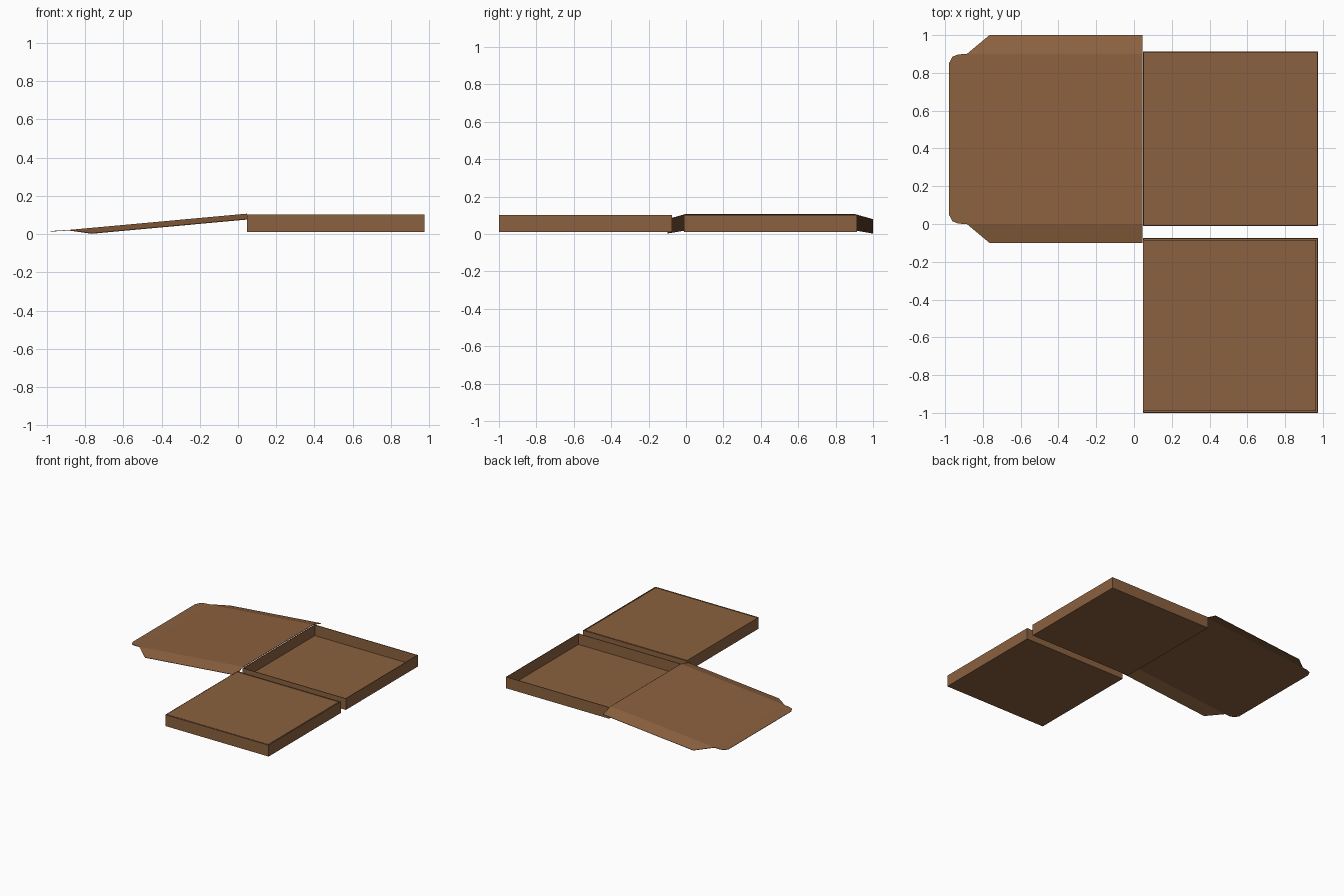
import bpy

if "Cube" in bpy.data.objects:
    bpy.data.objects.remove(bpy.data.objects["Cube"])

card = bpy.data.materials.new("cardboard")
card.diffuse_color = (0.26, 0.12, 0.05, 1)
card.use_nodes = True
card.node_tree.nodes["Principled BSDF"].inputs["Base Color"].default_value = card.diffuse_color

X0, X1 = 0.048, 0.975      # hinge side and far side of both trays
Z0, Z1 = 0.01, 0.102       # tray floor and rim


def sheet(name, verts, faces, thick):
    """Folded card: faces wound with outward normals, thickness grows inward."""
    me = bpy.data.meshes.new(name)
    me.from_pydata(verts, [], faces)
    me.materials.append(card)
    ob = bpy.data.objects.new(name, me)
    bpy.context.collection.objects.link(ob)
    mod = ob.modifiers.new("card_thickness", 'SOLIDIFY')
    mod.thickness = thick
    mod.offset = -1
    mod.use_even_offset = True
    return ob


def tray(name, y0, y1):
    ring = [(X0, y0), (X1, y0), (X1, y1), (X0, y1)]
    verts = [(x, y, z) for z in (Z0, Z1) for x, y in ring]
    faces = [(3, 2, 1, 0)] + [(i, (i + 1) % 4, (i + 1) % 4 + 4, i + 4) for i in range(4)]
    return sheet(name, verts, faces, 0.005)


# Trays of the open and the closed box
tray("open_box_tray", -0.011, 0.914)
tray("closed_box_tray", -1.0, -0.075)

# Open lid: sloping panel, two drooping side flaps, rounded front flap
HX, FX = 0.046, -0.885
YC, HALF = 0.45, 0.45


def lid_z(x):
    return 0.107 + (x - HX) * 0.0914


half_front = [(FX, HALF), (-0.93, 0.448), (-0.962, 0.435), (-0.98, 0.40)]
front = half_front + [(x, -h) for x, h in reversed(half_front)]
verts = [(HX, YC + HALF, lid_z(HX)), (HX, YC - HALF, lid_z(HX))]
verts += [(x, YC + h, 0.022 + (x - FX) * 0.06) for x, h in front]
for s in (1, -1):
    verts += [(x, YC + s * 0.55, lid_z(x) - 0.028) for x in (HX, -0.765)]
faces = [(0, 2, 9, 1), tuple(range(2, 10)), (0, 10, 11, 2), (1, 9, 13, 12)]
sheet("open_lid", verts, faces, 0.003)

# Closed lid: flat panel inset from the rim, flaps tucked down inside
a, b, c, d = X0, X1 - 0.011, -0.989, -0.086
top, low, cut = Z1 - 0.001, Z0 + 0.006, 0.06
verts = [(a, c, top), (b, c, top), (b, d, top), (a, d, top),
         (a + 0.01, c, low), (b - cut, c, low),
         (b - cut, d, low), (a + 0.01, d, low),
         (b, c + 0.03, low), (b, d - 0.03, low)]
faces = [(0, 1, 2, 3), (0, 4, 5, 1), (2, 6, 7, 3), (1, 8, 9, 2)]
sheet("closed_lid", verts, faces, 0.003)
